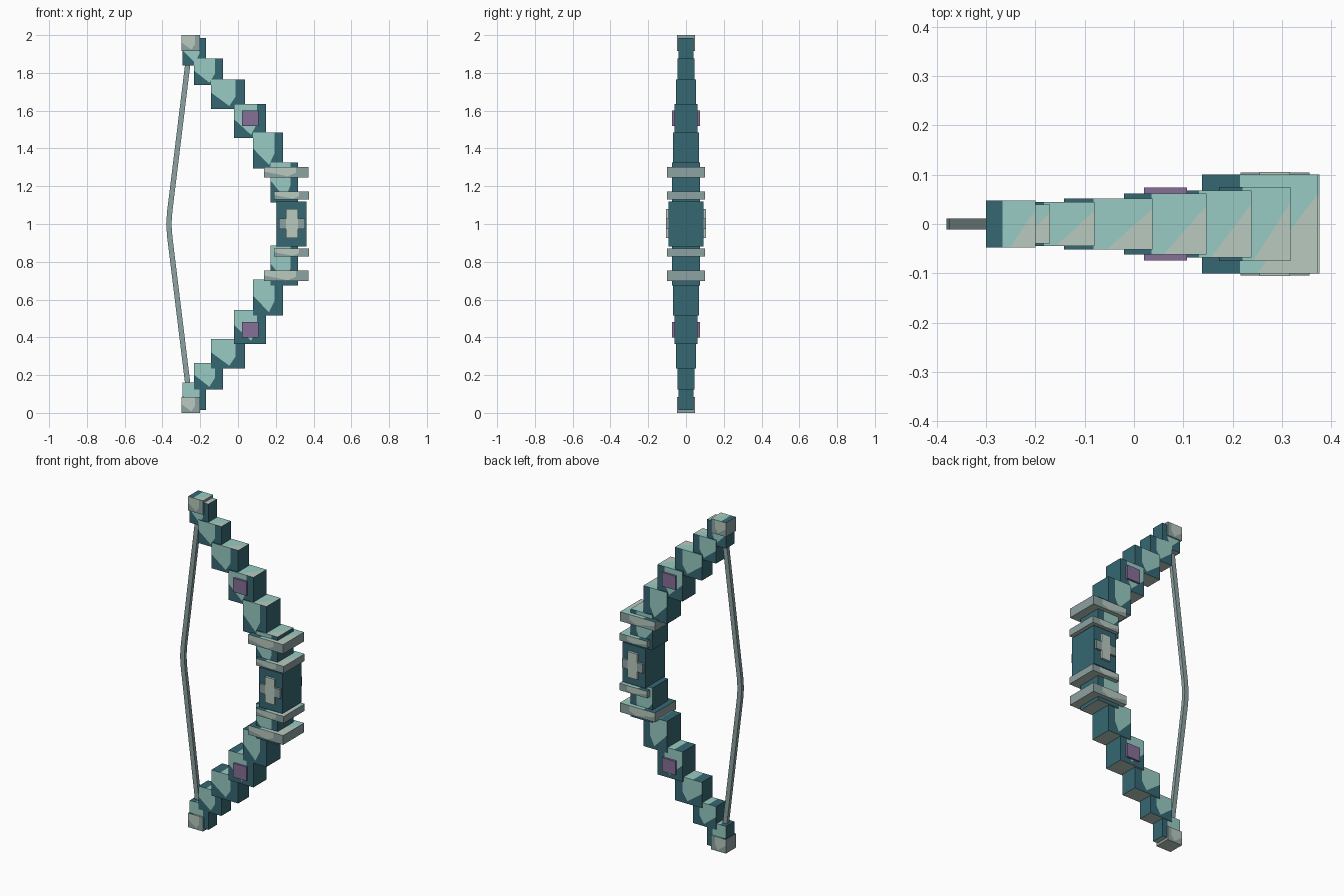
import bpy, bmesh
from mathutils import Vector

cube = bpy.data.objects.get("Cube")
if cube:
    bpy.data.objects.remove(cube, do_unlink=True)


def material(name, rgb):
    m = bpy.data.materials.new(name)
    m.use_nodes = True
    m.diffuse_color = (*rgb, 1)
    m.node_tree.nodes["Principled BSDF"].inputs["Base Color"].default_value = (*rgb, 1)
    return m


DARK = material("dark teal", (0.036, 0.135, 0.17))
TEAL = material("pale teal", (0.31, 0.60, 0.54))
LIGHT = material("light stone", (0.48, 0.59, 0.52))
GREY = material("grey stone", (0.27, 0.36, 0.36))
PURPLE = material("purple gem", (0.24, 0.16, 0.31))

# Border lines of the painted patches, in 0..1 box coordinates (point, point)
FRONT_LINES = [((0, 0.55), (0.48, 0.14)), ((0.56, 0.14), (0.72, 0.42)), ((0.72, 0), (0.72, 1))]
TOP_LINES = [((0.33, 0), (0.33, 1)), ((0.48, 0), (1, 0.8))]


def side(line, u, v):
    (a, b), (c, d) = line
    return (c - a) * (v - b) - (d - b) * (u - a)


def add_object(name, bm, mats):
    me = bpy.data.meshes.new(name)
    bm.to_mesh(me)
    bm.free()
    for m in mats:
        me.materials.append(m)
    ob = bpy.data.objects.new(name, me)
    bpy.context.collection.objects.link(ob)
    return ob


def block(name, x0, x1, z0, z1, depth, base, patch):
    """Box with a curved patch on front and back and a three-tone top."""
    bm = bmesh.new()
    bmesh.ops.create_cube(bm, size=1)
    bmesh.ops.translate(bm, verts=bm.verts, vec=(0.5, 0.5, 0.5))
    cuts = [(l, False) for l in FRONT_LINES] + [(l, True) for l in TOP_LINES]
    for ((a, b), (c, d)), top in cuts:
        point = (a, b, 0) if top else (a, 0, b)
        normal = (b - d, c - a, 0) if top else (b - d, 0, c - a)
        bmesh.ops.bisect_plane(bm, geom=bm.verts[:] + bm.edges[:] + bm.faces[:],
                               plane_co=point, plane_no=Vector(normal).normalized())
    bm.normal_update()
    for f in bm.faces:
        c, n = f.calc_center_median(), f.normal
        if abs(n.y) > 0.5:
            inside = all(side(l, c.x, c.z) > 0 for l in FRONT_LINES)
            f.material_index = 1 if inside else 0
        elif n.z > 0.5:
            if side(TOP_LINES[0], c.x, c.y) > 0:
                f.material_index = 2
            else:
                f.material_index = 3 if side(TOP_LINES[1], c.x, c.y) > 0 else 4
        elif n.z < -0.5:
            f.material_index = 4
    for v in bm.verts:
        v.co = (x0 + v.co.x * (x1 - x0), (2 * v.co.y - 1) * depth, z0 + v.co.z * (z1 - z0))
    return add_object(name, bm, [base, patch, DARK, TEAL, LIGHT])


def plain_box(name, x0, x1, z0, z1, depth, mat):
    bm = bmesh.new()
    bmesh.ops.create_cube(bm, size=1)
    for v in bm.verts:
        v.co = ((x0 + x1) / 2 + v.co.x * (x1 - x0), v.co.y * 2 * depth,
                (z0 + z1) / 2 + v.co.z * (z1 - z0))
    return add_object(name, bm, [mat])


# Upper limb parts: name, x range, z range, half depth, colours
LIMB = [
    ("tip_cap", -0.30, -0.20, 1.915, 2.0, 0.048, GREY, LIGHT),
    ("tip_block", -0.295, -0.17, 1.84, 1.985, 0.04, DARK, TEAL),
    ("outer_block", -0.233, -0.08, 1.735, 1.875, 0.045, DARK, TEAL),
    ("middle_block", -0.142, 0.038, 1.61, 1.765, 0.052, DARK, TEAL),
    ("gem_block", -0.02, 0.147, 1.455, 1.635, 0.062, DARK, TEAL),
    ("inner_block", 0.08, 0.238, 1.295, 1.485, 0.068, DARK, TEAL),
    ("root_block", 0.172, 0.318, 1.115, 1.325, 0.075, DARK, TEAL),
    ("wide_band", 0.138, 0.372, 1.247, 1.303, 0.1, GREY, LIGHT),
    ("narrow_band", 0.19, 0.376, 1.13, 1.172, 0.1, GREY, LIGHT),
]
for name, x0, x1, z0, z1, depth, base, patch in LIMB:
    block("upper_" + name, x0, x1, z0, z1, depth, base, patch)
    block("lower_" + name, x0, x1, 2 - z1, 2 - z0, depth, base, patch)

# Gems pass through the limb and show on both sides
for name, z in (("upper_gem", 1.56), ("lower_gem", 0.44)):
    plain_box(name, 0.02, 0.108, z - 0.042, z + 0.042, 0.074, PURPLE)

# Grip with a raised cross on front and back
plain_box("grip", 0.205, 0.362, 0.88, 1.12, 0.092, DARK)
plain_box("cross_upright", 0.255, 0.317, 0.925, 1.08, 0.106, LIGHT)
plain_box("cross_bar", 0.216, 0.356, 0.973, 1.028, 0.105, GREY)

# Bowstring: a square strip swept along a bent path
bm = bmesh.new()
half = [(-0.366, 1.0), (-0.361, 1.07), (-0.345, 1.2), (-0.262, 1.88)]
path = [(x, 2 - z) for x, z in reversed(half[1:])] + half
rings = [[bm.verts.new((x + sx * 0.014, sy * 0.011, z))
          for sx, sy in ((-1, -1), (1, -1), (1, 1), (-1, 1))] for x, z in path]
for low, high in zip(rings, rings[1:]):
    for i in range(4):
        j = (i + 1) % 4
        bm.faces.new((low[i], low[j], high[j], high[i]))
bm.faces.new(rings[0][::-1])
bm.faces.new(rings[-1])
add_object("bowstring", bm, [GREY])
